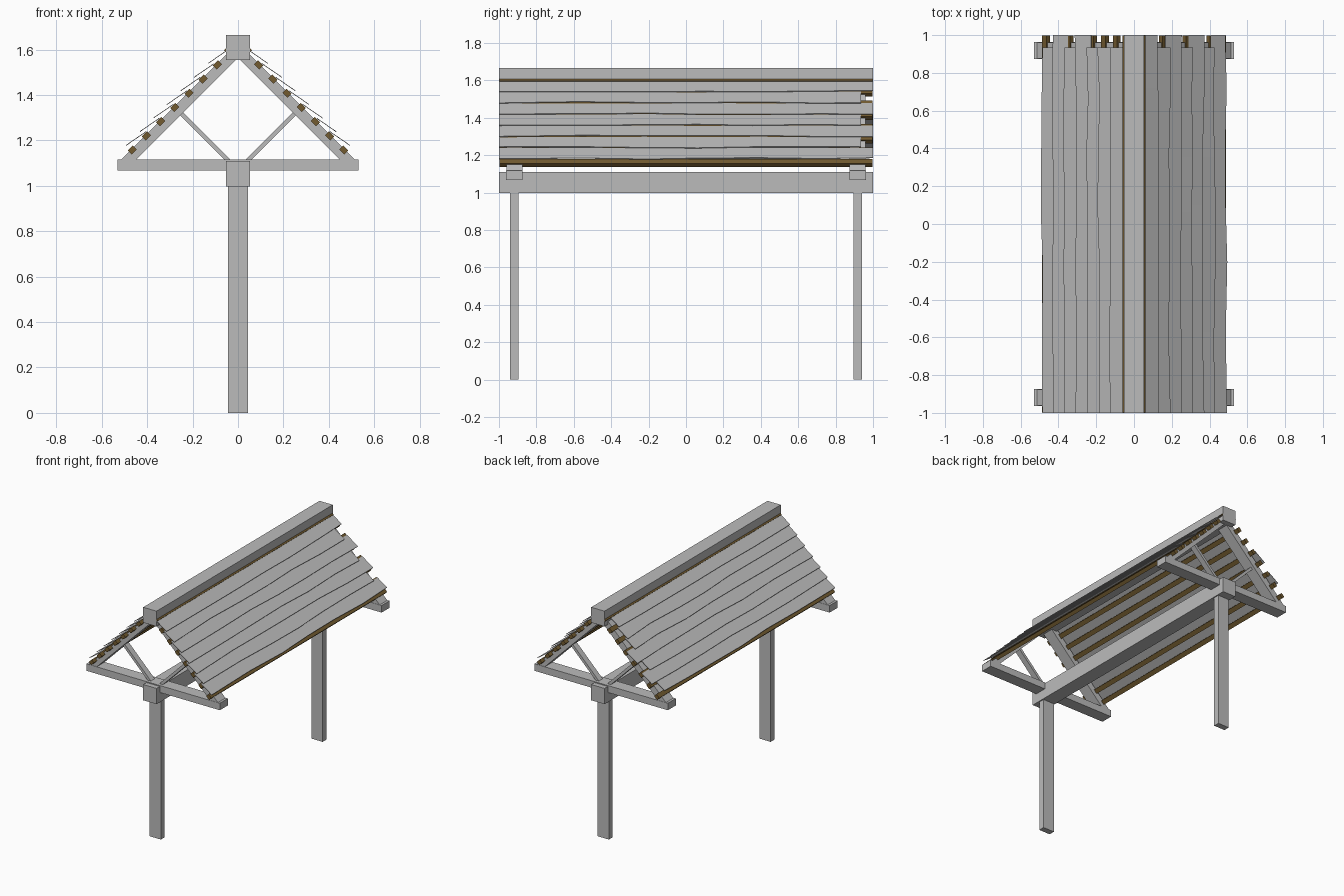
import bpy, bmesh, math, random

if "Cube" in bpy.data.objects:
    bpy.data.objects.remove(bpy.data.objects["Cube"])
random.seed(4)

def material(name, rgb):
    m = bpy.data.materials.new(name)
    m.diffuse_color = (*rgb, 1)
    m.use_nodes = True
    m.node_tree.nodes["Principled BSDF"].inputs["Base Color"].default_value = m.diffuse_color
    return m

GREY = material("weathered_grey", (0.5, 0.5, 0.5))
BROWN = material("batten_brown", (0.17, 0.105, 0.03))

def finish(name, bm, mat):
    bmesh.ops.recalc_face_normals(bm, faces=bm.faces)
    me = bpy.data.meshes.new(name)
    bm.to_mesh(me)
    bm.free()
    me.materials.append(mat)
    ob = bpy.data.objects.new(name, me)
    bpy.context.collection.objects.link(ob)
    return ob

def loft(name, sections, mat):
    """Join matching cross-section loops and cap both ends."""
    bm = bmesh.new()
    rings = [[bm.verts.new(p) for p in s] for s in sections]
    n = len(rings[0])
    for a, b in zip(rings, rings[1:]):
        for i in range(n):
            j = (i + 1) % n
            bm.faces.new((a[i], a[j], b[j], b[i]))
    bm.faces.new(rings[0])
    bm.faces.new(rings[-1])
    return finish(name, bm, mat)

def extrude(name, profile, y0, y1, mat):
    return loft(name, [[(x, y, z) for x, z in profile] for y in (y0, y1)], mat)

def box(name, x0, x1, y0, y1, z0, z1, mat=GREY):
    return extrude(name, [(x0, z0), (x1, z0), (x1, z1), (x0, z1)], y0, y1, mat)

# long beams
box("lower_beam", -0.053, 0.053, -1, 1, 0.997, 1.11)
box("ridge_beam", -0.053, 0.053, -1, 1, 1.555, 1.665)

# end frames: post, cross beam, rafters and braces
for end, yc in (("front", -0.918), ("back", 0.918)):
    box(end + "_post", -0.045, 0.045, yc - 0.022, yc + 0.022, 0, 1.0)
    box(end + "_cross_beam", -0.53, 0.53, yc - 0.045, yc + 0.045, 1.067, 1.117)
    for side, s in (("left", -1), ("right", 1)):
        rafter = [(0.465, 1.10), (0.53, 1.10), (0.0, 1.63), (0.0, 1.565)]
        extrude(f"{end}_{side}_rafter", [(s * x, z) for x, z in rafter],
                yc - 0.043, yc + 0.043, GREY)
        brace = [(0.022, 1.105), (0.05, 1.105), (0.268, 1.323), (0.254, 1.337)]
        extrude(f"{end}_{side}_brace", [(s * x, z) for x, z in brace],
                yc - 0.022, yc + 0.022, GREY)

# roof battens running along both slopes
for side, s in (("left", -1), ("right", 1)):
    for i in range(8):
        x = 0.466 - 0.0625 * i if i < 7 else 0.041
        z = 1.624 - x if i < 7 else 1.6
        a, b = 0.016 * math.sqrt(0.5), 0.013 * math.sqrt(0.5)
        prof = [(x + u * a + v * b, z - u * a + v * b)
                for u, v in ((-1, -1), (1, -1), (1, 1), (-1, 1))]
        extrude(f"{side}_batten_{i + 1}", [(s * px, pz) for px, pz in prof],
                -0.998, 0.998, BROWN)

# overlapping thin roof planks with rough edges; some stop short at the back
short = {-1: (0, 2, 4, 5, 6), 1: (1, 3, 5)}
for side, s in (("left", -1), ("right", 1)):
    for i in range(7):
        low = 0.488 - 0.06 * i
        y1 = 0.935 if i in short[s] else 1.0
        ys = [-1 + (y1 + 1) * t for t in (0, 0.22, 0.4, 0.55, 0.7, 0.86, 1)]
        sections = []
        for y in ys:
            xo = low + random.uniform(-0.006, 0.005)
            xi = max(low - 0.08 + random.uniform(-0.004, 0.004), 0.05)
            zo = 1.668 - low + (low - xo) * 0.7
            zi = 1.643 - (low - 0.08) + (low - 0.08 - xi) * 0.7
            sections.append([(s * xi, y, zi), (s * xo, y, zo),
                             (s * (xo + 0.001), y, zo + 0.003),
                             (s * (xi + 0.001), y, zi + 0.003)])
        loft(f"{side}_roof_plank_{i + 1}", sections, GREY)
